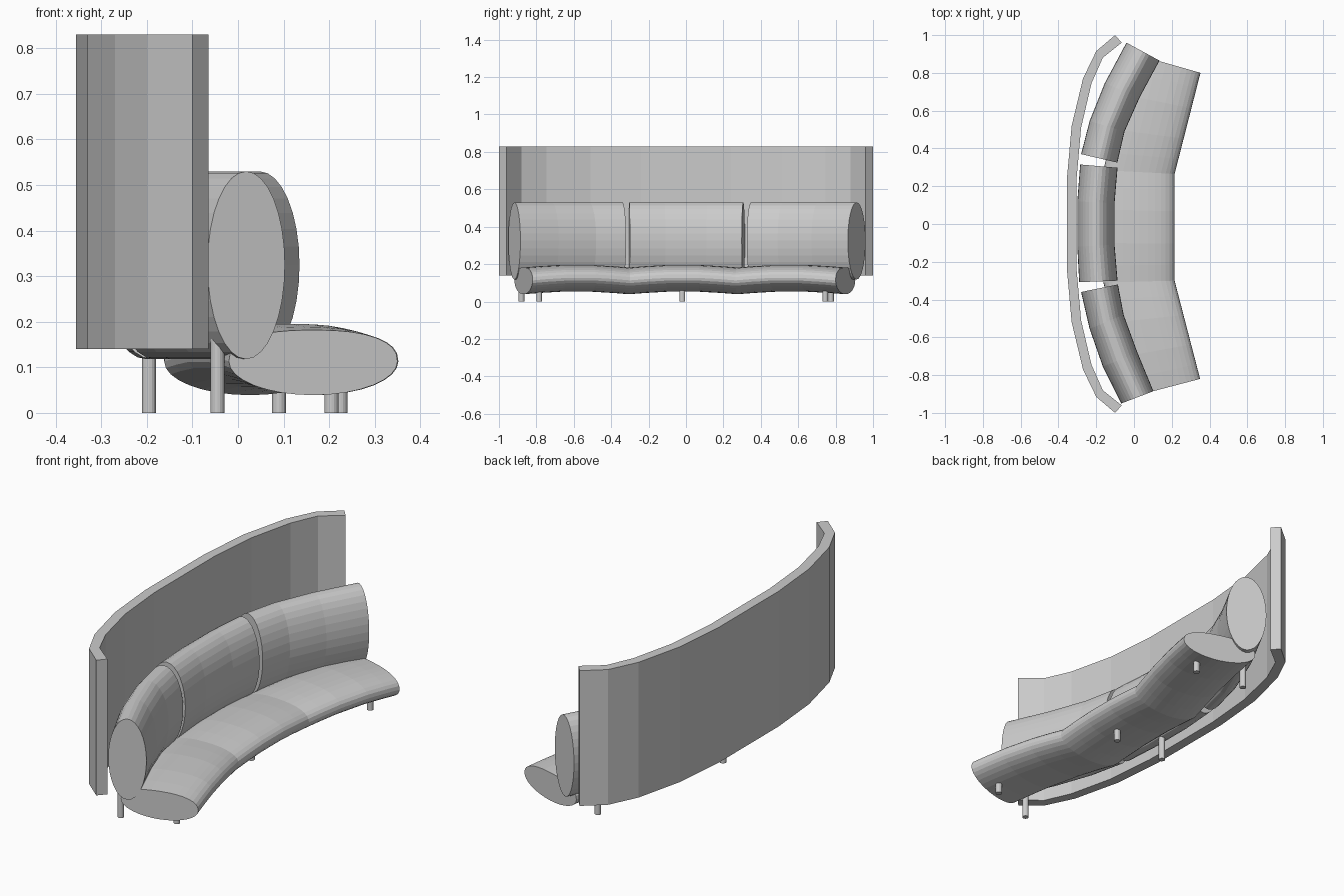
import bpy, bmesh, math

if "Cube" in bpy.data.objects:
    bpy.data.objects.remove(bpy.data.objects["Cube"])

def material(name, v):
    m = bpy.data.materials.new(name)
    m.diffuse_color = (v, v, v, 1)
    m.use_nodes = True
    m.node_tree.nodes["Principled BSDF"].inputs["Base Color"].default_value = m.diffuse_color
    return m

grey = material("plain grey", 0.6)

def finish(name, bm):
    bmesh.ops.recalc_face_normals(bm, faces=bm.faces)
    me = bpy.data.meshes.new(name)
    bm.to_mesh(me)
    bm.free()
    me.materials.append(grey)
    ob = bpy.data.objects.new(name, me)
    bpy.context.collection.objects.link(ob)
    return ob

def loft(name, rings, closed=True):
    bm = bmesh.new()
    vs = [[bm.verts.new(p) for p in r] for r in rings]
    n = len(vs[0])
    for a, b in zip(vs, vs[1:]):
        for i in range(n):
            j = (i + 1) % n
            bm.faces.new((a[i], a[j], b[j], b[i]))
    bm.faces.new(vs[0])
    bm.faces.new(vs[-1])
    return finish(name, bm)

def oval(back, front, zc, up, down, top_power=2.0, n=32):
    """Oval ring standing on the line from back to front."""
    ring = []
    for i in range(n):
        a = 2 * math.pi * i / n
        c, s = math.cos(a), math.sin(a)
        p = 2 / top_power if s > 0 else 1
        c = math.copysign(abs(c) ** p, c)
        h = up * abs(s) ** p if s > 0 else down * s
        t = (c + 1) / 2
        ring.append((back[0] + (front[0] - back[0]) * t,
                     back[1] + (front[1] - back[1]) * t, zc + h))
    return ring

# Tall curved screen behind the sofa
outer = [(-.10, 1.0), (-.20, .915), (-.27, .77), (-.33, .52), (-.355, .24)]
inner = [(-.065, .96), (-.165, .88), (-.225, .745), (-.28, .51), (-.304, .24)]
pairs = list(zip(outer, inner))
pairs += [((o[0], -o[1]), (i[0], -i[1])) for o, i in reversed(pairs)]
loft("back_screen", [[(*o, .14), (*i, .14), (*i, .83), (*o, .83)] for o, i in pairs])

# Back cushions: (back point, front point) stations
backs = {
    "back_cushion_left": [((-.28, -.36), (-.085, -.32)), ((-.235, -.555), (-.055, -.48)),
                          ((-.165, -.755), (.018, -.68)), ((-.067, -.95), (.103, -.885))],
    "back_cushion_middle": [((-.285, .315), (-.087, .298)), ((-.30, .12), (-.103, .11)),
                            ((-.30, -.12), (-.103, -.11)), ((-.29, -.308), (-.087, -.30))],
    "back_cushion_right": [((-.28, .37), (-.088, .325)), ((-.235, .545), (-.05, .49)),
                           ((-.155, .745), (.03, .67)), ((-.04, .96), (.135, .865))],
}
for name, st in backs.items():
    loft(name, [oval(b, f, .325, .205, .207) for b, f in st])

# Seat cushions, each bulging slightly upward in the middle
joints = [((-.02, -.917), (.35, -.82)), ((-.162, -.31), (.215, -.30)),
          ((-.162, .285), (.215, .265)), ((-.015, .905), (.352, .80))]
for k, name in enumerate(("seat_left", "seat_middle", "seat_right")):
    (b0, f0), (b1, f1) = joints[k], joints[k + 1]
    mix = lambda p, q, t: (p[0] + (q[0] - p[0]) * t, p[1] + (q[1] - p[1]) * t)
    loft(name, [oval(mix(b0, b1, t), mix(f0, f1, t), .113 + .015 * math.sin(math.pi * t),
                     .069, .074, 2.4) for t in (0, .15, .35, .65, .85, 1)])

# Round legs: x, y, top height
legs = [("front_leg", .205, -.785, .08), ("front_leg", .09, -.02, .08), ("front_leg", .225, .745, .08),
        ("back_leg", -.045, -.88, .17), ("back_leg", -.195, -.02, .15), ("back_leg", -.045, .775, .17)]
for name, x, y, top in legs:
    loft(name, [[(x + .0155 * math.cos(math.tau * i / 16), y + .0155 * math.sin(math.tau * i / 16), z)
                 for i in range(16)] for z in (0, top)])
